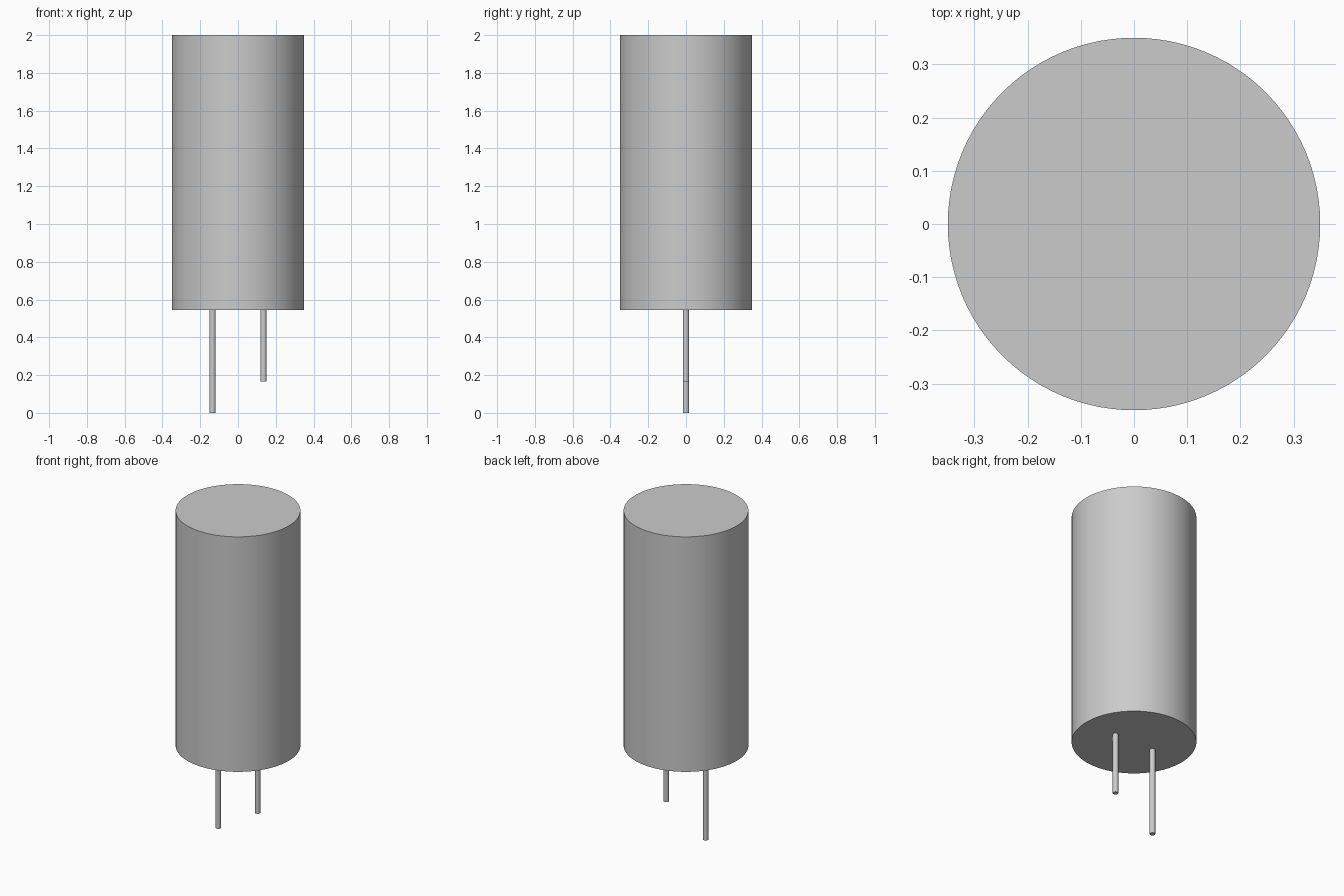
import bpy, math

if "Cube" in bpy.data.objects:
    bpy.data.objects.remove(bpy.data.objects["Cube"])

grey = bpy.data.materials.new("plain_grey")
grey.diffuse_color = (0.6, 0.6, 0.6, 1.0)
grey.use_nodes = True
grey.node_tree.nodes["Principled BSDF"].inputs["Base Color"].default_value = grey.diffuse_color


def rod(name, x, radius, bottom, top, sides):
    """Upright capped cylinder with smooth sides and sharp rims."""
    bpy.ops.mesh.primitive_cylinder_add(
        vertices=sides, radius=radius, depth=top - bottom,
        location=(x, 0, (bottom + top) / 2))
    obj = bpy.context.object
    obj.name = name
    obj.data.materials.append(grey)
    bpy.ops.object.shade_smooth_by_angle(angle=math.radians(40))
    return obj


BODY_BOTTOM = 0.545

# Cylindrical can
rod("body", 0, 0.35, BODY_BOTTOM, 2.0, 96)

# Two wire leads, one longer than the other
for name, x, bottom in (("long_lead", -0.135, 0.0), ("short_lead", 0.135, 0.165)):
    rod(name, x, 0.016, bottom, BODY_BOTTOM, 24)
